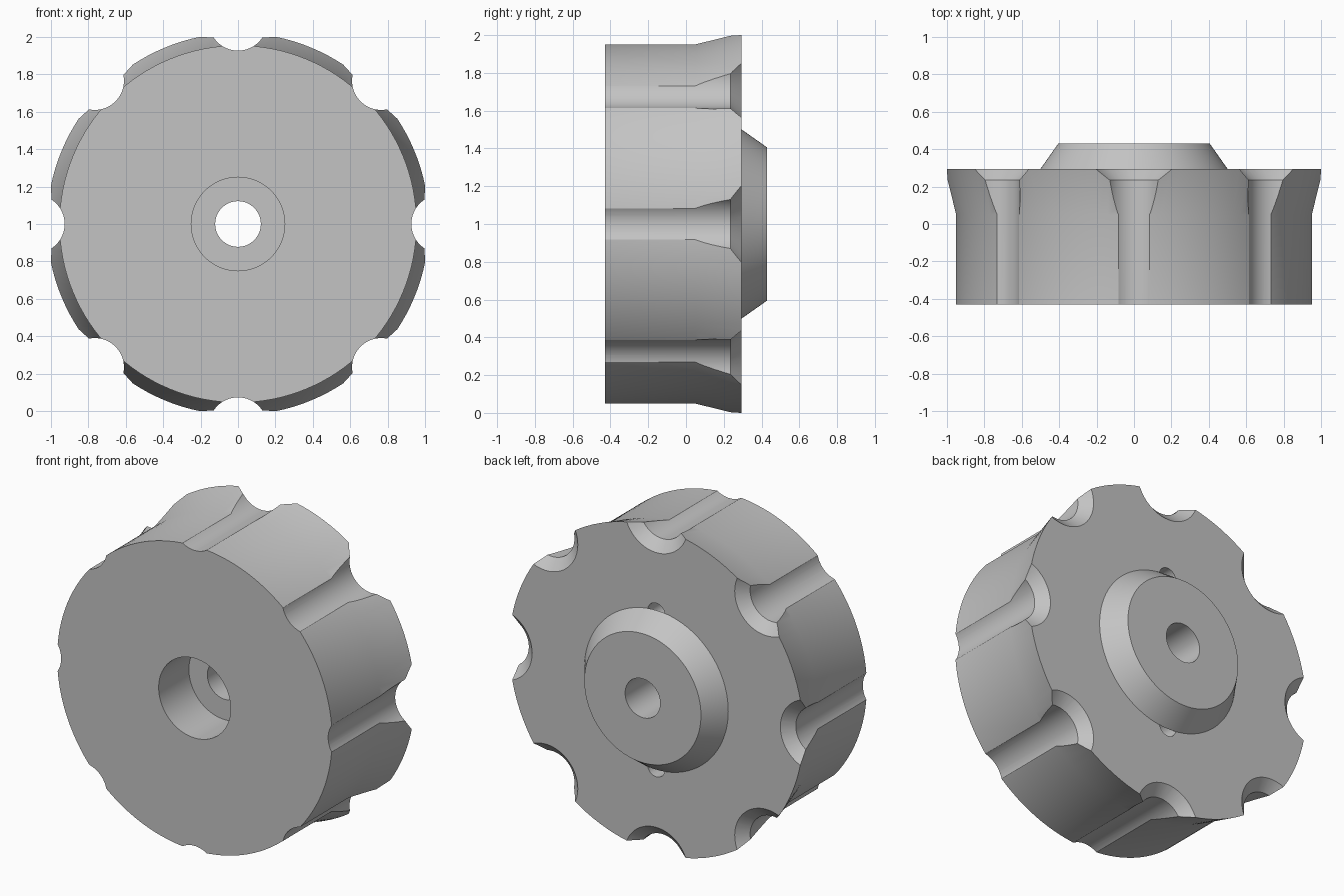
import bpy, bmesh, math
from mathutils import Matrix, Vector

cube = bpy.data.objects.get("Cube")
if cube:
    bpy.data.objects.remove(cube, do_unlink=True)

grey = bpy.data.materials.new("plain grey")
grey.use_nodes = True
colour = (0.55, 0.55, 0.55, 1)
grey.diffuse_color = colour
grey.node_tree.nodes["Principled BSDF"].inputs["Base Color"].default_value = colour


def lathe(bm, profile, steps, centre):
    """Turn a closed (radius, y) profile about the y direction through centre."""
    rings = []
    for i in range(steps):
        a = math.tau * i / steps
        rings.append([bm.verts.new(centre + Vector((r * math.sin(a), y, r * math.cos(a))))
                      for r, y in profile])
    n = len(profile)
    for i in range(steps):
        a, b = rings[i], rings[(i + 1) % steps]
        for j in range(n):
            k = (j + 1) % n
            bm.faces.new((a[j], b[j], b[k], a[k]))


def finish(bm, name):
    # Weld axis points, drop collapsed faces and orient outward
    bmesh.ops.remove_doubles(bm, verts=bm.verts, dist=1e-5)
    bmesh.ops.dissolve_degenerate(bm, dist=1e-5, edges=bm.edges)
    bmesh.ops.recalc_face_normals(bm, faces=bm.faces)
    mesh = bpy.data.meshes.new(name)
    bm.to_mesh(mesh)
    bm.free()
    obj = bpy.data.objects.new(name, mesh)
    mesh.materials.append(grey)
    bpy.context.collection.objects.link(obj)
    return obj


AXIS = Vector((0, 0, 1))
FRONT, FLARE, BACK, END = -0.43, 0.05, 0.295, 0.43
BORE, RECESS, LEDGE = 0.122, 0.25, -0.13

# Knob body: cylinder flaring to the back, with a counterbored centre hole
bm = bmesh.new()
lathe(bm, [(RECESS, FRONT), (0.955, FRONT), (0.955, FLARE), (1.021, BACK),
           (BORE, BACK), (BORE, LEDGE), (RECESS, LEDGE)], 128, AXIS)
body = finish(bm, "knob_body")

# Grip grooves with countersunk back ends, and two small pin holes
bm = bmesh.new()
for i in range(8):
    a = math.tau * i / 8
    centre = AXIS + 1.083 * Vector((math.sin(a), 0, math.cos(a)))
    lathe(bm, [(0, FRONT - 0.1), (0.156, FRONT - 0.1), (0.156, 0.235),
               (0.221, BACK), (0.275, BACK + 0.05), (0, BACK + 0.05)], 64, centre)
for side in (-1, 1):
    lathe(bm, [(0, 0.1), (0.06, 0.1), (0.06, BACK + 0.05), (0, BACK + 0.05)],
          32, AXIS + Vector((0, 0, side * 0.485)))
cutter = finish(bm, "groove_cutter")
cutter.hide_render = True

cut = body.modifiers.new("grooves", "BOOLEAN")
cut.operation = "DIFFERENCE"
cut.solver = "EXACT"
cut.object = cutter
bpy.context.view_layer.objects.active = body
bpy.ops.object.modifier_apply(modifier=cut.name)
bpy.data.objects.remove(cutter, do_unlink=True)

# Tapered boss on the back
bm = bmesh.new()
lathe(bm, [(BORE, BACK), (0.5, BACK), (0.405, END), (BORE, END)], 128, AXIS)
boss = finish(bm, "back_boss")

# Smooth curved walls, keep rims sharp
for obj in (body, boss):
    bpy.ops.object.select_all(action="DESELECT")
    obj.select_set(True)
    bpy.context.view_layer.objects.active = obj
    bpy.ops.object.shade_smooth_by_angle(angle=math.radians(20))
